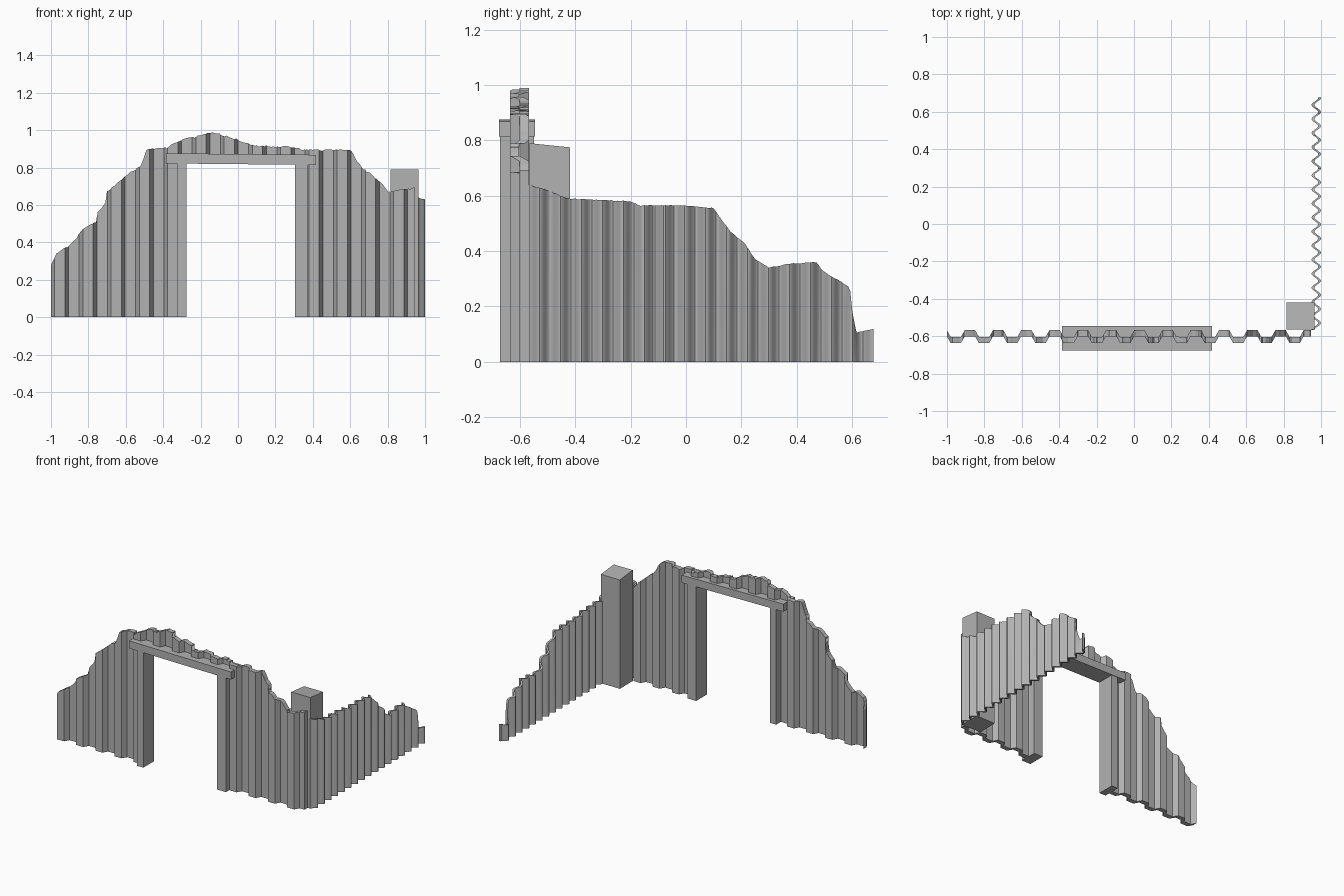
import bpy, bmesh, math, random
from mathutils import Vector

random.seed(4)
if "Cube" in bpy.data.objects:
    bpy.data.objects.remove(bpy.data.objects["Cube"])

grey = bpy.data.materials.new("weathered grey")
grey.use_nodes = True
colour = (0.45, 0.45, 0.45, 1)
grey.diffuse_color = colour
grey.node_tree.nodes["Principled BSDF"].inputs["Base Color"].default_value = colour


def make_object(name, bm):
    bmesh.ops.recalc_face_normals(bm, faces=bm.faces)
    mesh = bpy.data.meshes.new(name)
    bm.to_mesh(mesh)
    bm.free()
    mesh.materials.append(grey)
    ob = bpy.data.objects.new(name, mesh)
    bpy.context.collection.objects.link(ob)
    return ob


def lookup(points, u):
    """Height of a broken line at u."""
    for (a, za), (b, zb) in zip(points, points[1:]):
        if u <= b:
            return za + (zb - za) * max(0, (u - a) / (b - a))
    return points[-1][1]


def sheet(name, stations, place, top, bottom, thick, jitter):
    """Corrugated sheet: place(u, t) gives the plan position, t runs through the thickness."""
    bm = bmesh.new()
    rings = []
    for u in stations:
        z = lookup(top, u) + random.uniform(-jitter, jitter)
        a, b = place(u, 0), place(u, thick)
        rings.append([bm.verts.new((*p, h)) for p, h in ((a, bottom), (b, bottom), (b, z), (a, z))])
    for r, s in zip(rings, rings[1:]):
        for i in range(4):
            j = (i + 1) % 4
            bm.faces.new((r[i], r[j], s[j], s[i]))
    bm.faces.new(rings[0])
    bm.faces.new(rings[-1])
    return make_object(name, bm)


def block(name, low, high, lift=lambda v: 0):
    """Box between two corners, with lift() shifting its height."""
    bm = bmesh.new()
    bmesh.ops.create_cube(bm, size=1)
    low, high = Vector(low), Vector(high)
    for v in bm.verts:
        v.co = low + (v.co + Vector((.5, .5, .5))) * (high - low)
        v.co.z += lift(v.co)
    return make_object(name, bm)


# Front wall: trapezoid corrugation with a torn top edge
PERIOD, SLOPE, DEPTH = 0.151, 0.02, 0.035
FLAT = PERIOD / 2 - SLOPE
CORNERS = (0, SLOPE, SLOPE + FLAT, 2 * SLOPE + FLAT)
RIB = [(0, 0), (SLOPE, -DEPTH), (SLOPE + FLAT, -DEPTH), (2 * SLOPE + FLAT, 0), (PERIOD, 0)]


def front_place(x, t):
    return x, -0.601 + lookup(RIB, (x + 1.0005) % PERIOD) + t


front_top = [(-1, .28), (-.97, .345), (-.91, .375), (-.86, .43), (-.82, .48), (-.76, .505),
             (-.75, .56), (-.71, .61), (-.70, .67), (-.65, .71), (-.59, .765), (-.52, .81),
             (-.485, .90), (-.385, .905), (-.31, .945), (-.2, .97), (-.135, .99), (-.07, .97),
             (.01, .945), (.1, .915), (.3, .91), (.36, .893), (.6, .893), (.66, .8),
             (.73, .75), (.81, .67), (.94, .69)]


def front_stations(start, end):
    us = [start, end] + [start + i * .017 for i in range(1, int((end - start) / .017))]
    us += [-1.0005 + k * PERIOD + c for k in range(14) for c in CORNERS]
    us += [p[0] for p in front_top]
    us = sorted(u for u in us if start <= u <= end)
    return [u for i, u in enumerate(us) if i == 0 or u - us[i - 1] > .0005]


for name, start, end, bottom in (("front_wall_right", -1, -.3, 0),
                                 ("front_wall_over_door", -.3, .33, .83),
                                 ("front_wall_left", .33, .945, 0)):
    sheet(name, front_stations(start, end), front_place, front_top, bottom, .033, .005)

# Side wall: fine wavy corrugation
WAVE = 0.0752


def side_place(y, t):
    return .967 + .018 * math.cos(math.tau * (y + .454) / WAVE) + t, y


side_top = [(-.567, .64), (-.5, .62), (-.43, .59), (-.2, .58), (-.17, .565), (.0, .565),
            (.1, .555), (.16, .47), (.21, .43), (.25, .37), (.3, .34), (.38, .355),
            (.475, .36), (.49, .33), (.55, .295), (.592, .27), (.6, .19), (.615, .105), (.677, .12)]
steps = 164
side_wall = sheet("side_wall", [-.567 + 1.244 * i / steps for i in range(steps + 1)],
                  side_place, side_top, 0, .015, .0015)
bpy.context.view_layer.objects.active = side_wall
side_wall.select_set(True)
bpy.ops.object.shade_smooth_by_angle(angle=math.radians(40))

# Door frame
block("door_jamb_right", (-.325, -.672, 0), (-.275, -.55, .84))
block("door_jamb_left", (.305, -.672, 0), (.375, -.55, .84))
block("lintel", (-.385, -.676, .818), (.417, -.546, .872), lambda v: -.01 * v.x)

# Corner post with a sloping top
block("corner_post", (.815, -.565, 0), (.965, -.42, .79),
      lambda v: -.015 * (v.z > .5) * (v.y > -.5))
